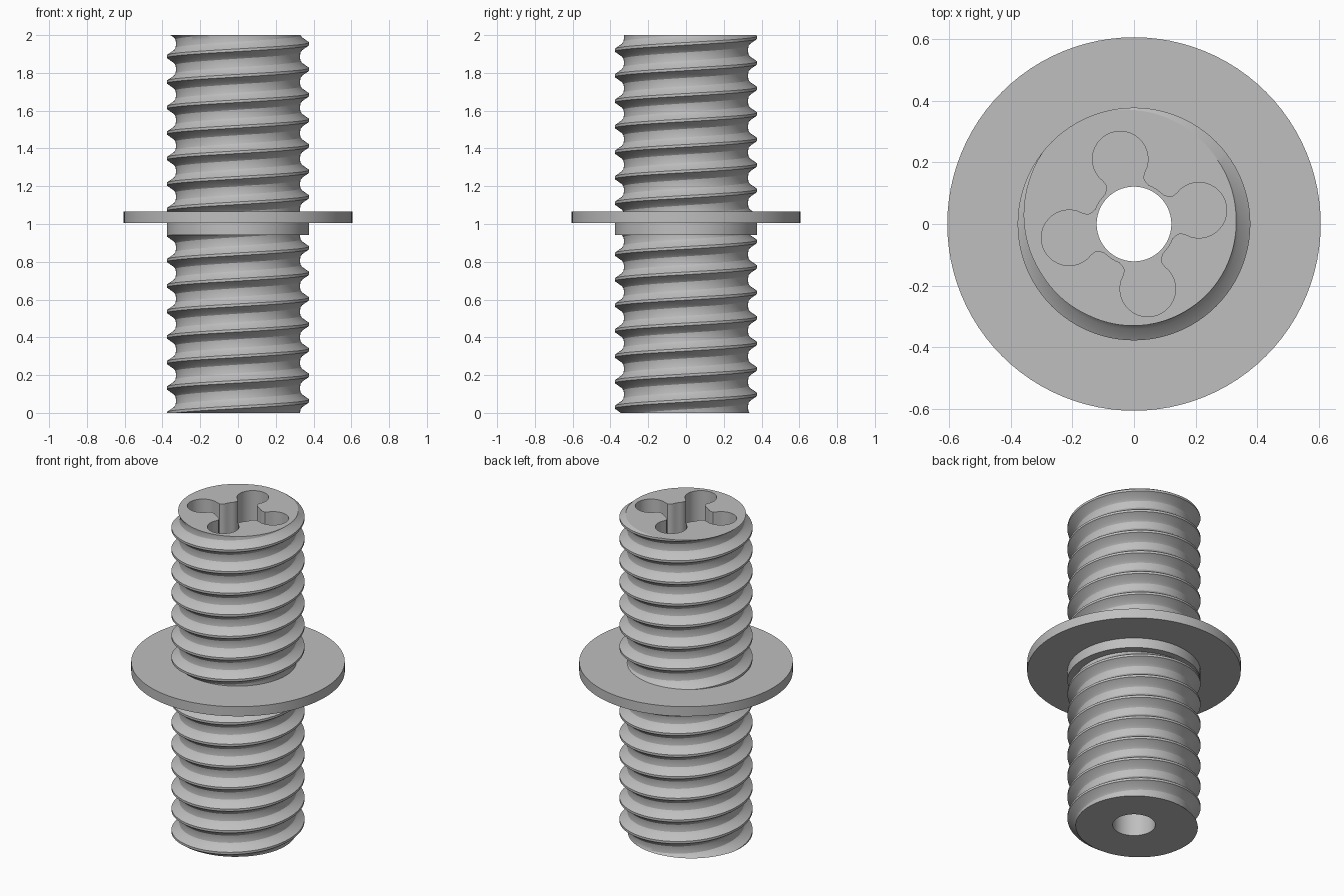
import bpy, bmesh, math
from mathutils import Vector

cube = bpy.data.objects.get("Cube")
if cube:
    bpy.data.objects.remove(cube)

grey = bpy.data.materials.new("plain_grey")
grey.use_nodes = True
colour = (0.52, 0.52, 0.52, 1)
grey.diffuse_color = colour
grey.node_tree.nodes["Principled BSDF"].inputs["Base Color"].default_value = colour

PITCH, CREST_Z, HEIGHT = 0.135, 0.064, 2.0
STEPS = 96


def make_object(name, bm):
    bmesh.ops.recalc_face_normals(bm, faces=bm.faces[:])
    mesh = bpy.data.meshes.new(name)
    bm.to_mesh(mesh)
    bm.free()
    mesh.materials.append(grey)
    obj = bpy.data.objects.new(name, mesh)
    bpy.context.collection.objects.link(obj)
    return obj


def smooth(obj):
    bpy.ops.object.select_all(action='DESELECT')
    obj.select_set(True)
    bpy.context.view_layer.objects.active = obj
    bpy.ops.object.shade_smooth_by_angle(angle=math.radians(30))


def prism(name, outline, bottom, top):
    bm = bmesh.new()
    face = bm.faces.new([bm.verts.new((x, y, bottom)) for x, y in outline])
    out = bmesh.ops.extrude_face_region(bm, geom=[face])
    moved = [v for v in out["geom"] if isinstance(v, bmesh.types.BMVert)]
    bmesh.ops.translate(bm, verts=moved, vec=(0, 0, top - bottom))
    return make_object(name, bm)


def circle(radius, count=STEPS):
    return [(radius * math.cos(math.tau * i / count),
             radius * math.sin(math.tau * i / count)) for i in range(count)]


# Threaded rod: sweep one thread profile along a helix, then trim both ends
half = [(0.007, 0.377), (0.032, 0.341), (0.045, 0.331), (PITCH / 2, 0.328)]
profile = [(-dz, r) for dz, r in reversed(half)] + half
bm = bmesh.new()
previous = None
for i in range(-2 * STEPS, 17 * STEPS + 1):
    angle = math.tau * i / STEPS
    base = CREST_Z + PITCH * i / STEPS
    row = [bm.verts.new((r * math.cos(angle), r * math.sin(angle), base + dz))
           for dz, r in profile]
    if previous:
        for k in range(len(row) - 1):
            bm.faces.new((previous[k], row[k], row[k + 1], previous[k + 1]))
    previous = row
bmesh.ops.remove_doubles(bm, verts=bm.verts[:], dist=0.0001)
for z, direction in ((0, -1), (HEIGHT, 1)):
    bmesh.ops.bisect_plane(bm, geom=bm.verts[:] + bm.edges[:] + bm.faces[:],
                           dist=1e-6, plane_co=(0, 0, z),
                           plane_no=(0, 0, direction), clear_outer=True)
bmesh.ops.holes_fill(bm, edges=[e for e in bm.edges if e.is_boundary], sides=0)
rod = make_object("threaded_rod", bm)

# Drive socket outline: four round lobes joined to a round core
lobe = [(0.112, -0.072), (0.125, -0.064), (0.14, -0.06)]
for i in range(25):
    a = math.radians(-130 + 260 * i / 24)
    lobe.append((0.215 + 0.09 * math.cos(a), 0.09 * math.sin(a)))
lobe += [(x, -y) for x, y in reversed(lobe[:3])]
core_angle = math.atan2(0.072, 0.112)
gap = math.pi / 2 - 2 * core_angle
for i in (1, 2, 3):
    a = core_angle + gap * i / 4
    lobe.append((0.133 * math.cos(a), 0.133 * math.sin(a)))
socket = []
for n in range(4):
    turn = math.radians(12) + n * math.pi / 2
    c, s = math.cos(turn), math.sin(turn)
    socket += [(x * c - y * s, x * s + y * c) for x, y in lobe]

# Cut the through bore and the socket
cutters = [prism("bore_cutter", circle(0.121), -0.2, HEIGHT + 0.2),
           prism("socket_cutter", socket, HEIGHT - 0.6, HEIGHT + 0.1)]
bpy.context.view_layer.objects.active = rod
for cutter in cutters:
    cutter.hide_render = True
    mod = rod.modifiers.new(cutter.name, 'BOOLEAN')
    mod.operation = 'DIFFERENCE'
    mod.solver = 'EXACT'
    mod.object = cutter
    bpy.ops.object.modifier_apply(modifier=mod.name)
for cutter in cutters:
    bpy.data.objects.remove(cutter)
smooth(rod)

# Flange with the plain collar below it, turned as one closed ring
ring = [(0.3, 0.943), (0.377, 0.943), (0.377, 1.005),
        (0.605, 1.005), (0.605, 1.065), (0.3, 1.065)]
bm = bmesh.new()
loops = [[bm.verts.new((r * x, r * y, z)) for x, y in circle(1)] for r, z in ring]
for a, b in zip(loops, loops[1:] + loops[:1]):
    for i in range(STEPS):
        j = (i + 1) % STEPS
        bm.faces.new((a[i], a[j], b[j], b[i]))
smooth(make_object("flange_and_collar", bm))
